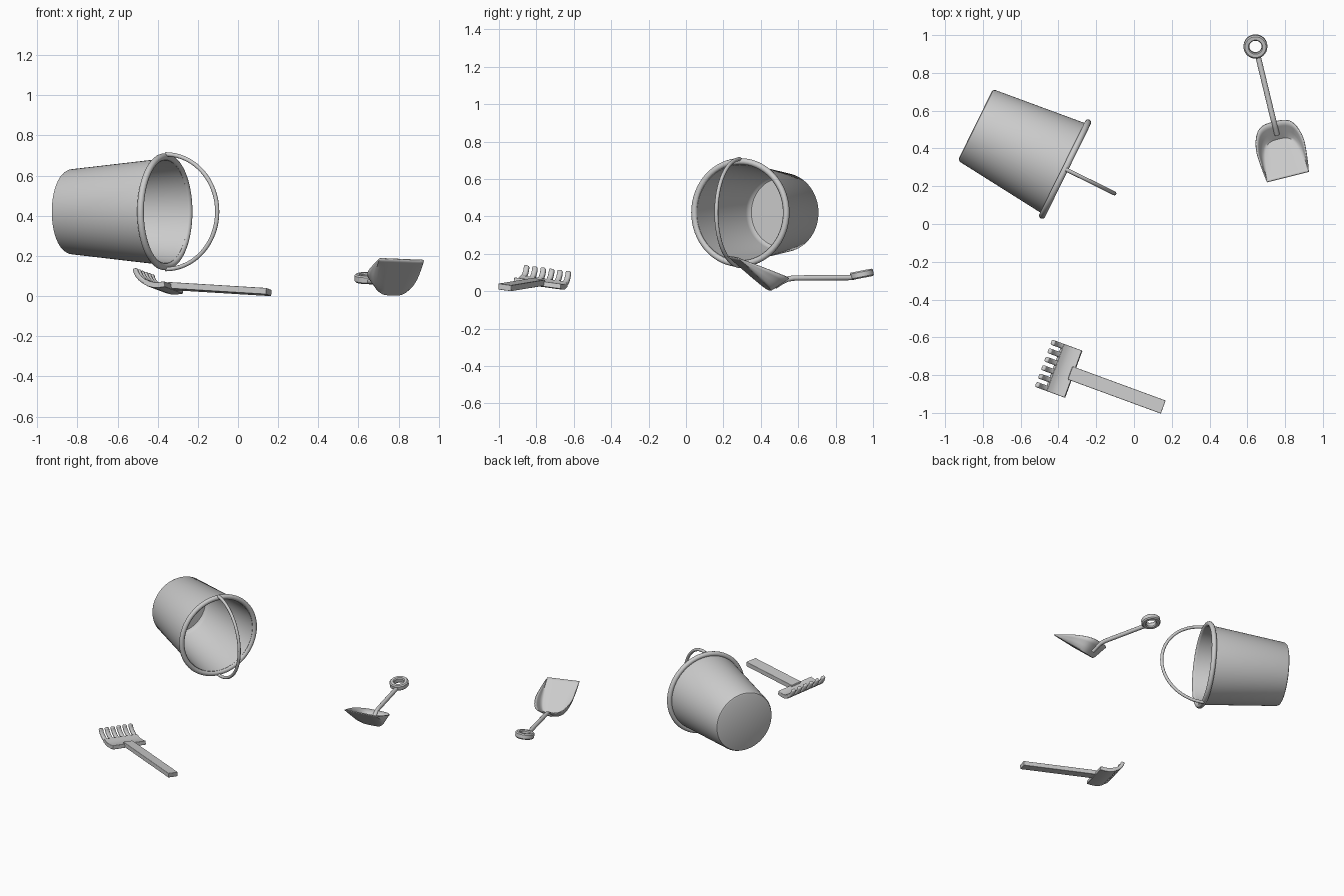
import bpy, bmesh, math
from mathutils import Matrix, Vector

if "Cube" in bpy.data.objects:
    bpy.data.objects.remove(bpy.data.objects["Cube"])


def finish(bm, name, matrix=None, angle=35):
    bmesh.ops.remove_doubles(bm, verts=bm.verts, dist=1e-5)
    bmesh.ops.recalc_face_normals(bm, faces=bm.faces)
    me = bpy.data.meshes.new(name)
    bm.to_mesh(me)
    bm.free()
    ob = bpy.data.objects.new(name, me)
    bpy.context.collection.objects.link(ob)
    if matrix:
        ob.matrix_world = matrix
    smooth(ob, angle)
    return ob


def smooth(ob, angle=35):
    bpy.ops.object.select_all(action='DESELECT')
    ob.select_set(True)
    bpy.context.view_layer.objects.active = ob
    bpy.ops.object.shade_smooth_by_angle(angle=math.radians(angle))


def lathe(name, profile, matrix, closed=False, steps=64):
    """Spin (radius, height) points about local z."""
    bm = bmesh.new()
    vs = [bm.verts.new((r, 0, h)) for r, h in profile]
    es = [bm.edges.new(p) for p in zip(vs, vs[1:])]
    if closed:
        es.append(bm.edges.new((vs[-1], vs[0])))
    bmesh.ops.spin(bm, geom=vs + es, axis=(0, 0, 1), cent=(0, 0, 0),
                   angle=math.tau, steps=steps, use_merge=False)
    return finish(bm, name, matrix)


def tube(name, points, radius, matrix=None):
    cu = bpy.data.curves.new(name, 'CURVE')
    cu.dimensions = '3D'
    cu.bevel_depth = radius
    cu.bevel_resolution = 4
    cu.use_fill_caps = True
    sp = cu.splines.new('POLY')
    sp.points.add(len(points) - 1)
    for p, co in zip(sp.points, points):
        p.co = (*co, 1)
    ob = bpy.data.objects.new(name, cu)
    bpy.context.collection.objects.link(ob)
    if matrix:
        ob.matrix_world = matrix
    bpy.ops.object.select_all(action='DESELECT')
    ob.select_set(True)
    bpy.context.view_layer.objects.active = ob
    bpy.ops.object.convert(target='MESH')
    smooth(bpy.context.view_layer.objects.active, 50)


def frame(x, y, z, loc):
    m = Matrix((Vector(x).normalized(), Vector(y).normalized(),
                Vector(z).normalized())).transposed().to_4x4()
    m.translation = loc
    return m


def circle(cr, ch, r, n=14):
    return [(cr + r * math.cos(math.tau * i / n), ch + r * math.sin(math.tau * i / n))
            for i in range(n)]


# Bucket lying on its side: body, rim, hoop handle (local z = bucket axis)
bucket = frame((0.442, 0.897, 0), (0, 0, 1), (0.897, -0.442, 0), (-0.84, 0.525, 0.42))
lathe("bucket_body", [(0, 0), (0.197, 0), (0.206, 0.004), (0.212, 0.015),
                      (0.266, 0.53), (0.256, 0.535), (0.203, 0.05),
                      (0.197, 0.033), (0.185, 0.022), (0, 0.022)], bucket)
lathe("bucket_rim", circle(0.274, 0.53, 0.017), bucket, closed=True)
R = 0.286
tube("bucket_handle", [(0, R * math.cos(a), 0.535 + R * math.sin(a))
                       for a in [math.pi * i / 40 for i in range(41)]], 0.0105, bucket)

# Shovel scoop: floor and wall lofted between two U outlines (local y = backwards)
shovel = frame((0.97, 0.243, 0), (-0.243, 0.97, 0), (0, 0, 1), (0.815, 0.25, 0))


def outline(a, width, depth):
    s, c = math.sin(a), max(0, math.cos(a))
    d = depth * c ** 0.58
    v = math.copysign(abs(s) ** 0.58, s)
    return v * (0.113 + (width - 0.113) * min(1, d / 0.17)), d


bm = bmesh.new()
rows = []
for i in range(49):
    # denser near the tips where the outline runs straight
    t = -1 + 2 * i / 48
    a = math.pi / 2 * math.copysign(1 - (1 - abs(t)) ** 1.5, t) if abs(t) > 0.5 else \
        math.pi / 2 * t * (1 - 0.5 ** 1.5) / 0.5
    fv, fd = outline(a, 0.107, 0.205)
    rv, rd = outline(a, 0.134, 0.30)
    fz, rz = 0.183 - 0.865 * fd, 0.183 - 0.375 * rd
    row = [(fv * k, fd, fz) for k in (0, 0.5, 0.9)]
    for k in (0.12, 0.4, 0.7, 1.0):
        row.append((fv + (rv - fv) * k, fd + (rd - fd) * k, fz + (rz - fz) * k))
    rows.append([bm.verts.new((x, y, z - 0.04 * x)) for x, y, z in row])
for p, q in zip(rows, rows[1:]):
    for j in range(6):
        bm.faces.new((p[j], p[j + 1], q[j + 1], q[j]))
bmesh.ops.dissolve_degenerate(bm, dist=1e-5, edges=bm.edges)
scoop = finish(bm, "shovel_scoop", shovel, 50)
mod = scoop.modifiers.new("thickness", 'SOLIDIFY')
mod.thickness = 0.006
mod.offset = 0

# Shovel shaft and ring grip
tube("shovel_shaft", [(0.757, 0.475, 0.026), (0.748, 0.512, 0.05), (0.741, 0.54, 0.064),
                      (0.732, 0.575, 0.07), (0.655, 0.895, 0.073)], 0.0145)
ring = Matrix.Translation((0.643, 0.94, 0.09)) @ Matrix.Rotation(math.radians(11), 4, 'X')
lathe("shovel_grip", [(0.033, -0.013), (0.038, -0.02), (0.056, -0.02), (0.063, -0.013),
                      (0.063, 0.013), (0.056, 0.02), (0.038, 0.02), (0.033, 0.013)],
      ring, closed=True, steps=40)

# Rake (local x = towards the tines, y = across), rolled slightly to one side
rake = frame((-0.94, 0.345, 0), (-0.345, -0.94, 0), (0, 0, 1), (-0.32, -0.795, 0))


def strip(name, path, y0, y1, thick, bevel):
    """Box section swept along an (x, z) path."""
    bm = bmesh.new()
    secs = []
    for i, p in enumerate(path):
        a, b = path[max(i - 1, 0)], path[min(i + 1, len(path) - 1)]
        t = Vector((b[0] - a[0], b[1] - a[1])).normalized()
        n = Vector((-t.y, t.x)) * thick / 2
        secs.append([bm.verts.new((p[0] + k * n.x, y, p[1] + k * n.y + 0.13 * y))
                     for k, y in ((-1, y0), (-1, y1), (1, y1), (1, y0))])
    for s, q in zip(secs, secs[1:]):
        for j in range(4):
            bm.faces.new((s[j], s[(j + 1) % 4], q[(j + 1) % 4], q[j]))
    bm.faces.new(secs[0])
    bm.faces.new(secs[-1])
    ob = finish(bm, name, rake)
    mod = ob.modifiers.new("soft_edges", 'BEVEL')
    mod.width = bevel
    mod.segments = 3
    mod.limit_method = 'ANGLE'
    mod.angle_limit = math.radians(50)
    return ob


head = [(0, 0.043), (0.03, 0.039), (0.06, 0.039), (0.085, 0.045), (0.108, 0.056)]
tine = [(0.095, 0.050), (0.115, 0.059), (0.133, 0.072), (0.147, 0.088),
        (0.156, 0.104), (0.160, 0.122)]
strip("rake_handle", [(-0.505, 0.02), (0.02, 0.05)], -0.037, 0.037, 0.032, 0.003)
strip("rake_head", head, -0.133, 0.133, 0.028, 0.003)
for i in range(6):
    c = -0.119 + 0.0476 * i
    strip(f"rake_tine_{i + 1}", tine, c - 0.014, c + 0.014, 0.024, 0.008)
